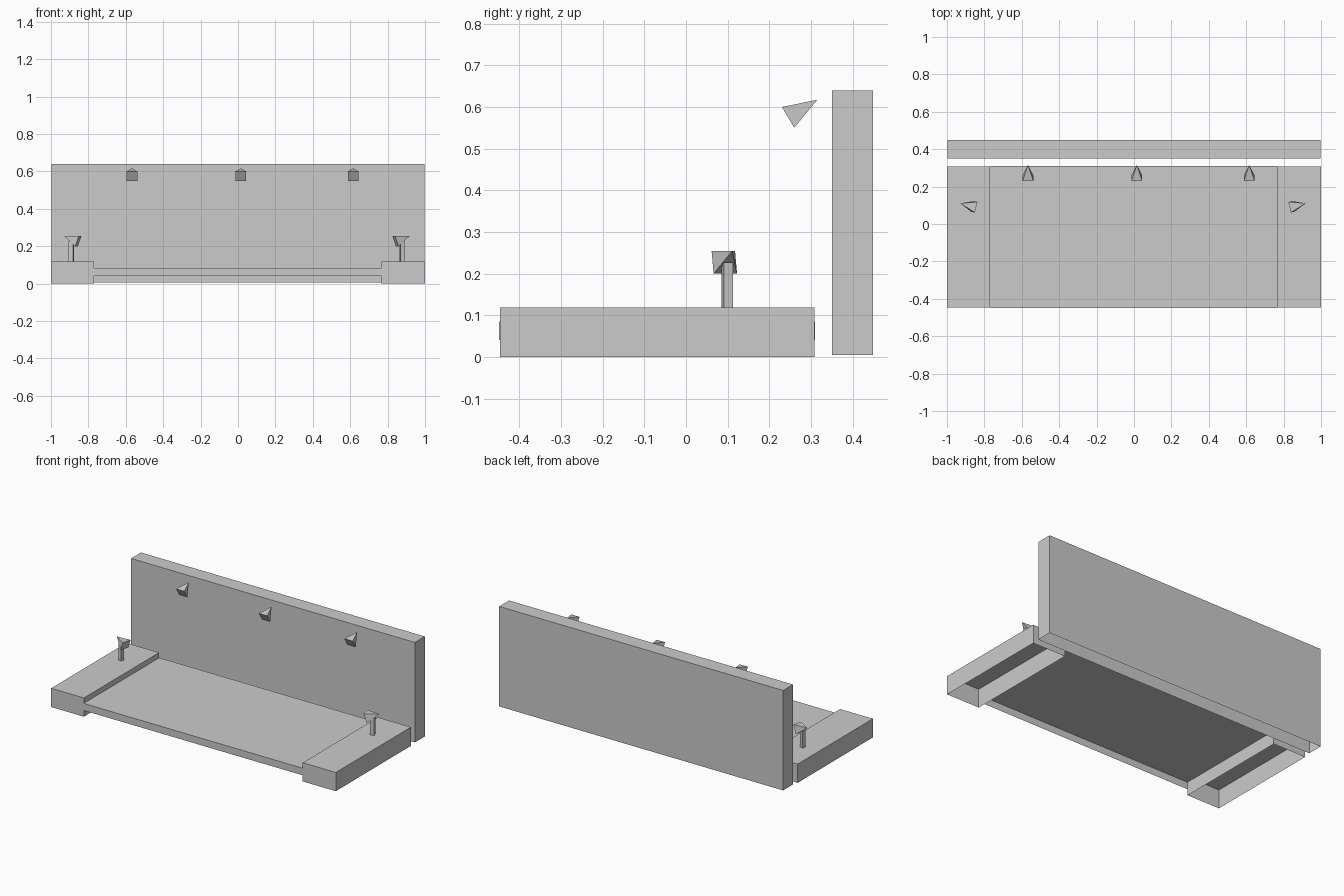
import bpy, bmesh
from math import radians, sqrt
from mathutils import Matrix, Vector

if "Cube" in bpy.data.objects:
    bpy.data.objects.remove(bpy.data.objects["Cube"])


def finish(name, bm):
    mesh = bpy.data.meshes.new(name)
    bm.to_mesh(mesh)
    bm.free()
    obj = bpy.data.objects.new(name, mesh)
    bpy.context.collection.objects.link(obj)
    return obj


def open_box(name, x, y, z, yaw=0):
    """Box between (min, max) ranges, without its underside."""
    centre = Vector([(a + b) / 2 for a, b in (x, y, z)])
    size = [b - a for a, b in (x, y, z)]
    bm = bmesh.new()
    bmesh.ops.create_cube(bm, size=1)
    bm.normal_update()
    under = [f for f in bm.faces if f.normal.z < -0.5]
    bmesh.ops.delete(bm, geom=under, context='FACES')
    bm.transform(Matrix.Translation(centre) @ Matrix.Rotation(radians(yaw), 4, 'Z')
                 @ Matrix.Diagonal((*size, 1)))
    return finish(name, bm)


def lamp(name, base, yaw, tilt, half=0.029, length=0.082):
    """Square pyramid: base centre given, apex points back (+y), then tilted and turned."""
    bm = bmesh.new()
    bmesh.ops.create_cone(bm, cap_ends=True, segments=4, radius1=half * sqrt(2),
                          radius2=0, depth=length,
                          matrix=Matrix.Rotation(radians(45), 4, 'Z')
                          @ Matrix.Translation((0, 0, length / 2)))
    bmesh.ops.remove_doubles(bm, verts=bm.verts, dist=1e-5)
    bm.transform(Matrix.Translation(base) @ Matrix.Rotation(radians(yaw), 4, 'Z')
                 @ Matrix.Rotation(radians(tilt - 90), 4, 'X'))
    return finish(name, bm)


# Back wall and central floor
open_box("back_wall", (-0.997, 0.998), (0.35, 0.449), (0.005, 0.64))
open_box("stage_floor", (-0.77, 0.768), (-0.449, 0.31), (0.04, 0.085))

# Raised side platforms
open_box("platform_left", (-1, -0.77), (-0.447, 0.308), (0, 0.119))
open_box("platform_right", (0.768, 1), (-0.447, 0.308), (0, 0.119))

# Lamps hung in front of the wall
for i, x in enumerate((-0.567, 0.015, 0.616)):
    lamp(f"wall_lamp_{i + 1}", (x, 0.245, 0.575), 0, 31)

# Lamps on posts, turned towards the floor
w = 0.0115
for side, px, hx, yaw in (("left", -0.891, -0.854, 76), ("right", 0.878, 0.842, -76)):
    open_box(f"lamp_post_{side}", (px - w, px + w), (0.099 - w, 0.099 + w),
             (0.119, 0.226), yaw)
    lamp(f"post_lamp_{side}", (hx, 0.092, 0.227), yaw, 19.5)
